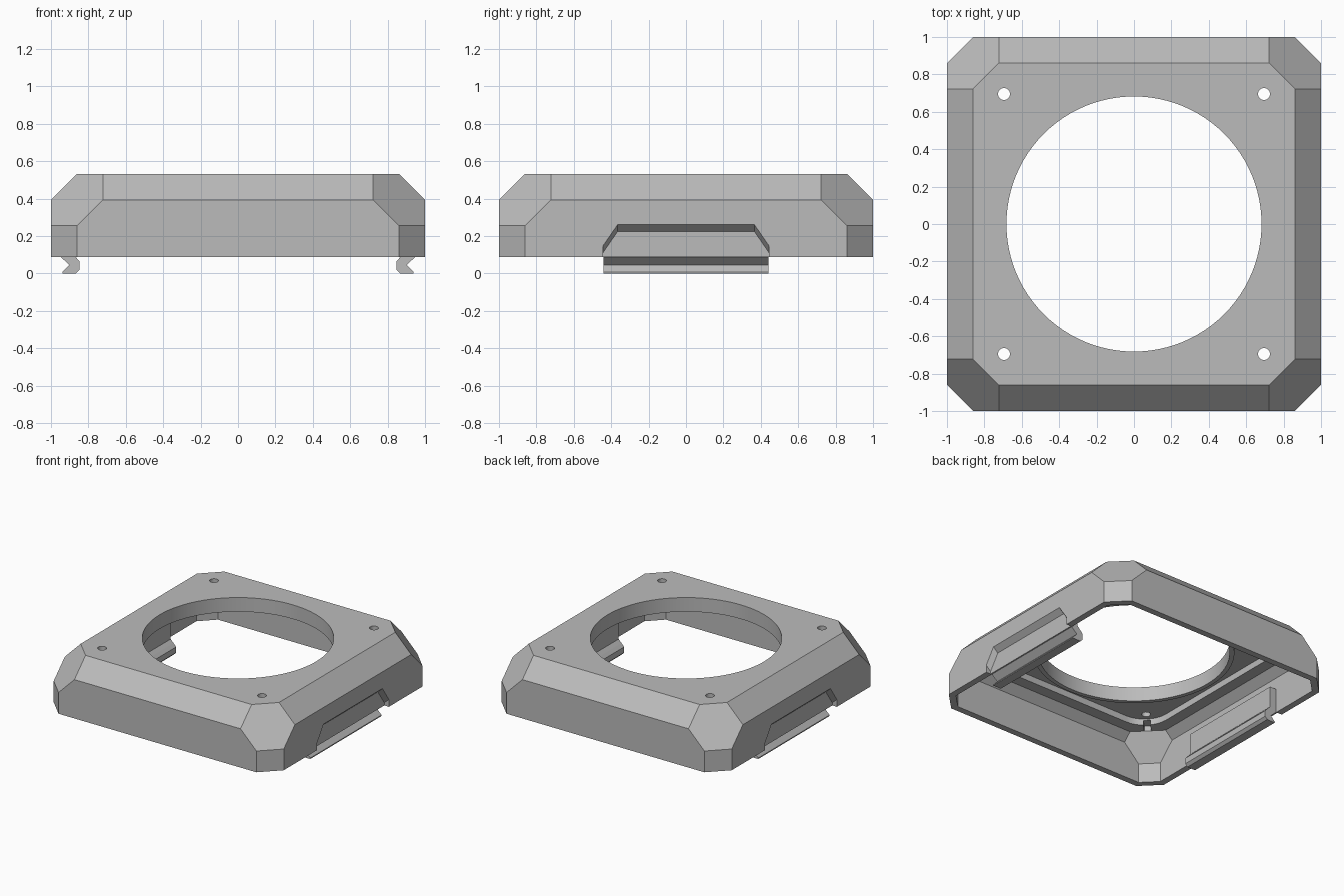
import bpy, bmesh, math
from mathutils import Matrix

cube = bpy.data.objects.get("Cube")
if cube:
    bpy.data.objects.remove(cube, do_unlink=True)

grey = bpy.data.materials.new("plain_grey")
grey.use_nodes = True
colour = (0.5, 0.5, 0.5, 1)
grey.diffuse_color = colour
grey.node_tree.nodes["Principled BSDF"].inputs["Base Color"].default_value = colour


def finish(name, bm):
    bmesh.ops.recalc_face_normals(bm, faces=bm.faces)
    mesh = bpy.data.meshes.new(name)
    bm.to_mesh(mesh)
    bm.free()
    mesh.materials.append(grey)
    ob = bpy.data.objects.new(name, mesh)
    bpy.context.collection.objects.link(ob)
    return ob


def loft(name, loops):
    """Closed solid through matching loops of points."""
    bm = bmesh.new()
    rings = [[bm.verts.new(p) for p in loop] for loop in loops]
    for a, b in zip(rings, rings[1:]):
        for i in range(len(a)):
            j = (i + 1) % len(a)
            bm.faces.new((a[i], a[j], b[j], b[i]))
    bm.faces.new(rings[0])
    bm.faces.new(rings[-1])
    return finish(name, bm)


def octagon(z, half, corner):
    h, c = half, corner
    return [(h, -c, z), (h, c, z), (c, h, z), (-c, h, z),
            (-h, c, z), (-h, -c, z), (-c, -h, z), (c, -h, z)]


def circle(z, r, n, x=0, y=0):
    return [(x + r * math.cos(2 * math.pi * i / n),
             y + r * math.sin(2 * math.pi * i / n), z) for i in range(n)]


def rounded_square(z, half, r, n=8):
    pts = []
    for q in range(4):
        mid = math.pi / 4 + q * math.pi / 2
        cx = math.copysign(half - r, math.cos(mid))
        cy = math.copysign(half - r, math.sin(mid))
        for i in range(n + 1):
            a = (q + i / n) * math.pi / 2
            pts.append((cx + r * math.cos(a), cy + r * math.sin(a), z))
    return pts


def cut(target, cutter):
    cutter.hide_render = True
    mod = target.modifiers.new("cut", "BOOLEAN")
    mod.operation = "DIFFERENCE"
    mod.solver = "EXACT"
    mod.object = cutter
    bpy.ops.object.select_all(action="DESELECT")
    bpy.context.view_layer.objects.active = target
    target.select_set(True)
    bpy.ops.object.modifier_apply(modifier=mod.name)
    bpy.data.objects.remove(cutter, do_unlink=True)


def smooth(ob):
    bpy.ops.object.select_all(action="DESELECT")
    bpy.context.view_layer.objects.active = ob
    ob.select_set(True)
    bpy.ops.object.shade_smooth_by_angle(angle=math.radians(20))


# Chamfered outer shell, hollow underneath
shell = loft("cover_shell", [octagon(.088, 1, .86), octagon(.255, 1, .86),
                             octagon(.393, 1, .722), octagon(.531, .862, .722)])
cut(shell, loft("cavity_cutter", [octagon(0, .95, .84), octagon(.24, .95, .84),
                                  octagon(.37, .95, .71), octagon(.43, .89, .71)]))

# Shallow rounded pocket in the ceiling, main opening and screw holes
cut(shell, loft("pocket_cutter", [rounded_square(.3, .8, .2), rounded_square(.48, .8, .2)]))
cut(shell, loft("opening_cutter", [circle(.2, .682, 96), circle(.7, .682, 96)]))
for x in (-.695, .695):
    for y in (-.695, .695):
        cut(shell, loft("screw_cutter", [circle(.2, .032, 24, x, y), circle(.7, .032, 24, x, y)]))

# Small cable notch in one ceiling corner
bm = bmesh.new()
bmesh.ops.create_cube(bm, size=1, matrix=Matrix.Translation((-.765, -.765, .42))
                      @ Matrix.Rotation(math.pi / 4, 4, "Z")
                      @ Matrix.Diagonal((.1, .05, .1, 1)))
cut(shell, finish("notch_cutter", bm))

# Grip recesses and snap clips on both sides
recess = [(-.445, 0), (-.445, .142), (-.365, .258), (.365, .258), (.445, .142), (.445, 0)]
clip = [(.958, .09), (.948, .088), (.902, .045), (.938, .008), (.938, 0), (.868, 0),
        (.848, .02), (.848, .065), (.87, .09), (.895, .115), (.895, .28), (.958, .28)]
for side, label in ((1, "left"), (-1, "right")):
    cut(shell, loft("recess_cutter", [[(side * x, y, z - drop) for y, z in recess]
                                      for x, drop in ((1.04, -.04), (.96, .033))]))
    loft(label + "_clip", [[(side * x, y, z) for x, z in clip] for y in (-.442, .442)])
smooth(shell)

# Raised lip around the underside of the opening
bm = bmesh.new()
section = [(.682, .48), (.682, .42), (.715, .42), (.715, .48)]
rings = [[bm.verts.new(p) for p in circle(z, r, 96)] for r, z in section]
for k in range(4):
    a, b = rings[k], rings[(k + 1) % 4]
    for i in range(96):
        j = (i + 1) % 96
        bm.faces.new((a[i], a[j], b[j], b[i]))
smooth(finish("opening_lip", bm))
